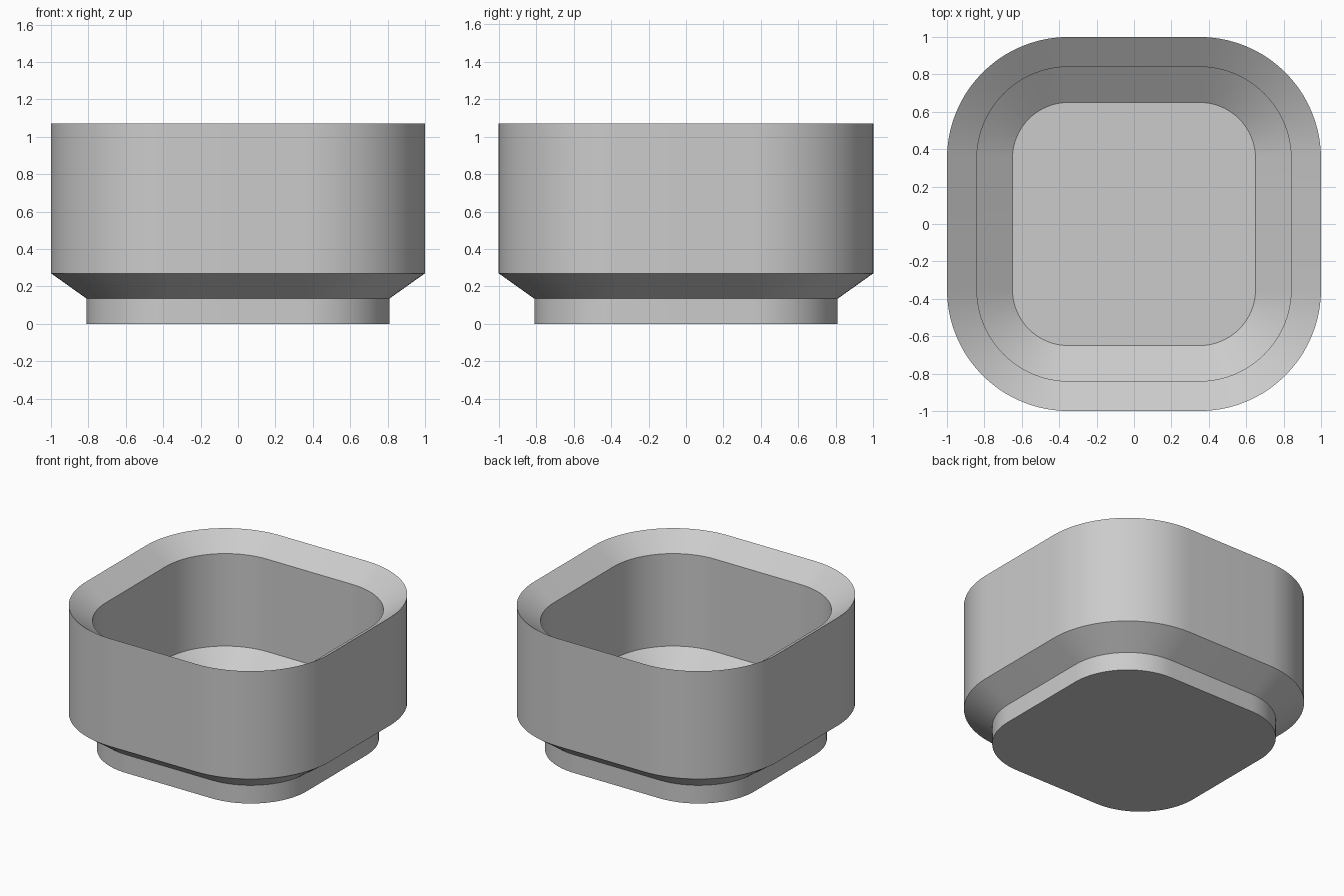
import bpy
import bmesh
from math import cos, sin, pi, radians

cube = bpy.data.objects.get("Cube")
if cube:
    bpy.data.objects.remove(cube, do_unlink=True)

CORNER = 0.35      # corner arc centres, shared by every ring
SEGMENTS = 20      # steps per rounded corner

# Wall section as (half width, height), from the underside round to the floor
SECTION = [
    (0.81, 0.0), (0.81, 0.135), (1.0, 0.27), (1.0, 1.07),
    (0.84, 0.956), (0.84, 0.27), (0.65, 0.135),
]


def rounded_ring(bm, half, z):
    """Rounded square loop of vertices, counter-clockwise."""
    radius = half - CORNER
    verts = []
    for quarter, (sx, sy) in enumerate([(1, 1), (-1, 1), (-1, -1), (1, -1)]):
        for step in range(SEGMENTS + 1):
            a = (quarter + step / SEGMENTS) * pi / 2
            verts.append(bm.verts.new((sx * CORNER + radius * cos(a),
                                       sy * CORNER + radius * sin(a), z)))
    return verts


# One grey material
grey = bpy.data.materials.new("plain grey")
grey.use_nodes = True
colour = (0.6, 0.6, 0.6, 1.0)
grey.diffuse_color = colour
grey.node_tree.nodes["Principled BSDF"].inputs["Base Color"].default_value = colour

# Stackable bin: foot, flared shoulder, wall, sloped rim, hollow and floor
bm = bmesh.new()
rings = [rounded_ring(bm, half, z) for half, z in SECTION]
for low, high in zip(rings, rings[1:]):
    for i in range(len(low)):
        j = (i + 1) % len(low)
        bm.faces.new((low[i], low[j], high[j], high[i]))
bm.faces.new(rings[0][::-1])   # underside
bm.faces.new(rings[-1])        # inner floor
bmesh.ops.recalc_face_normals(bm, faces=bm.faces)

mesh = bpy.data.meshes.new("stacking_bin")
bm.to_mesh(mesh)
bm.free()
mesh.materials.append(grey)
stacking_bin = bpy.data.objects.new("stacking_bin", mesh)
bpy.context.collection.objects.link(stacking_bin)

# Smooth corners, crisp rims
bpy.ops.object.select_all(action="DESELECT")
stacking_bin.select_set(True)
bpy.context.view_layer.objects.active = stacking_bin
bpy.ops.object.shade_smooth_by_angle(angle=radians(25))
